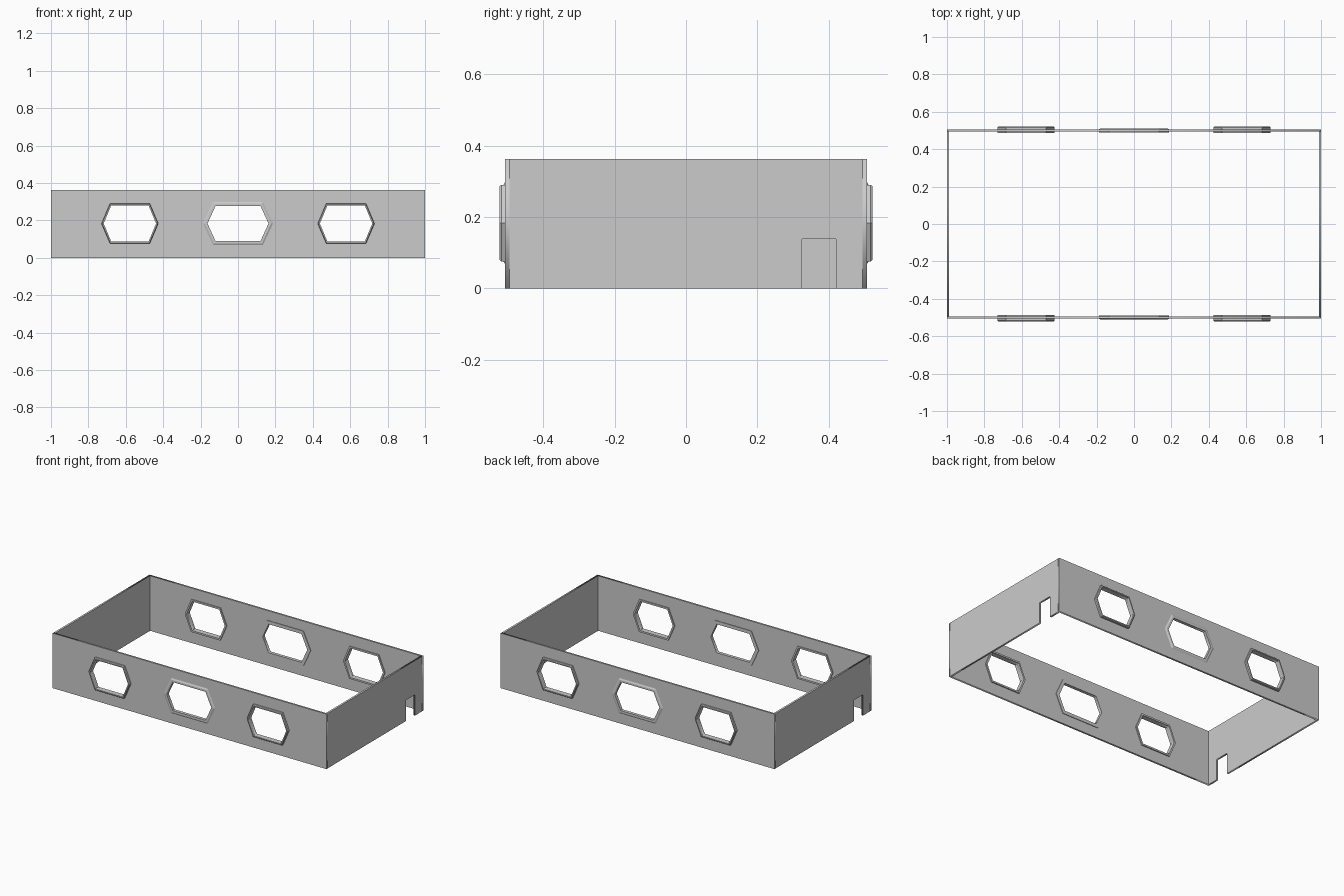
import bpy, bmesh
from math import pi

if "Cube" in bpy.data.objects:
    bpy.data.objects.remove(bpy.data.objects["Cube"])

L, W, H, T = 1.0, 0.506, 0.363, 0.012   # half length, half depth, height, wall thickness
ZC = 0.183                              # window centre height
# windows: centre x, half width, half flat edge, half height, frame profile (offset, y)
SIDE = [(0, 0.487), (0, 0.522), (0.007, 0.522), (0.011, 0.517), (0.011, 0.487)]
MID = [(0, 0.490), (0, 0.511), (0.013, 0.511), (0.022, 0.506), (0.022, 0.490)]
WINDOWS = [("left", -0.578, 0.14, 0.1, 0.096, SIDE),
           ("middle", 0.0, 0.163, 0.12, 0.094, MID),
           ("right", 0.578, 0.14, 0.1, 0.096, SIDE)]


def hexagon(cx, w, f, h, o=0.0):
    w, f, h = w + o * 1.1, f + o * 0.6, h + o
    return [(cx + x, ZC + z) for x, z in
            [(w, 0), (f, h), (-f, h), (-w, 0), (-f, -h), (f, -h)]]


def panel(name, outlines, loc, rot):
    """Flat wall from an outer outline plus hole outlines."""
    cu = bpy.data.curves.new(name, 'CURVE')
    cu.dimensions = '2D'
    cu.fill_mode = 'BOTH'
    cu.extrude = T / 2
    for pts in outlines:
        sp = cu.splines.new('POLY')
        sp.points.add(len(pts) - 1)
        for p, (x, y) in zip(sp.points, pts):
            p.co = (x, y, 0, 1)
        sp.use_cyclic_u = True
    ob = bpy.data.objects.new(name, cu)
    ob.location, ob.rotation_euler = loc, rot
    bpy.context.collection.objects.link(ob)
    bpy.ops.object.select_all(action='DESELECT')
    ob.select_set(True)
    bpy.context.view_layer.objects.active = ob
    bpy.ops.object.convert(target='MESH')


def frame(name, cx, w, f, h, profile, side):
    """Hexagonal ring swept from a closed profile."""
    bm = bmesh.new()
    rings = [[bm.verts.new((x, side * y, z)) for x, z in hexagon(cx, w, f, h, o)]
             for o, y in profile]
    for i, a in enumerate(rings):
        b = rings[(i + 1) % len(rings)]
        for j in range(6):
            k = (j + 1) % 6
            bm.faces.new((a[j], a[k], b[k], b[j]))
    bmesh.ops.recalc_face_normals(bm, faces=bm.faces)
    me = bpy.data.meshes.new(name)
    bm.to_mesh(me)
    bm.free()
    bpy.context.collection.objects.link(bpy.data.objects.new(name, me))


# long walls with three windows each, and the window frames
wall = [(-L, 0), (L, 0), (L, H), (-L, H)]
holes = [hexagon(cx, w, f, h) for _, cx, w, f, h, _ in WINDOWS]
for label, s in (("front", -1), ("back", 1)):
    panel(label + "_wall", [wall] + holes, (0, s * (W - T / 2), 0), (pi / 2, 0, 0))
    for pos, cx, w, f, h, prof in WINDOWS:
        frame(f"{label}_{pos}_window_frame", cx, w, f, h, prof, s)

# end walls, each with a doorway notch at opposite corners
E = W - T
for label, s in (("right", 1), ("left", -1)):
    outline = [(-E, 0), (0.325, 0), (0.325, 0.138), (0.42, 0.138),
               (0.42, 0), (E, 0), (E, H), (-E, H)]
    panel(label + "_end_wall", [outline], (s * (L - T / 2), 0, 0),
          (pi / 2, 0, s * pi / 2))
